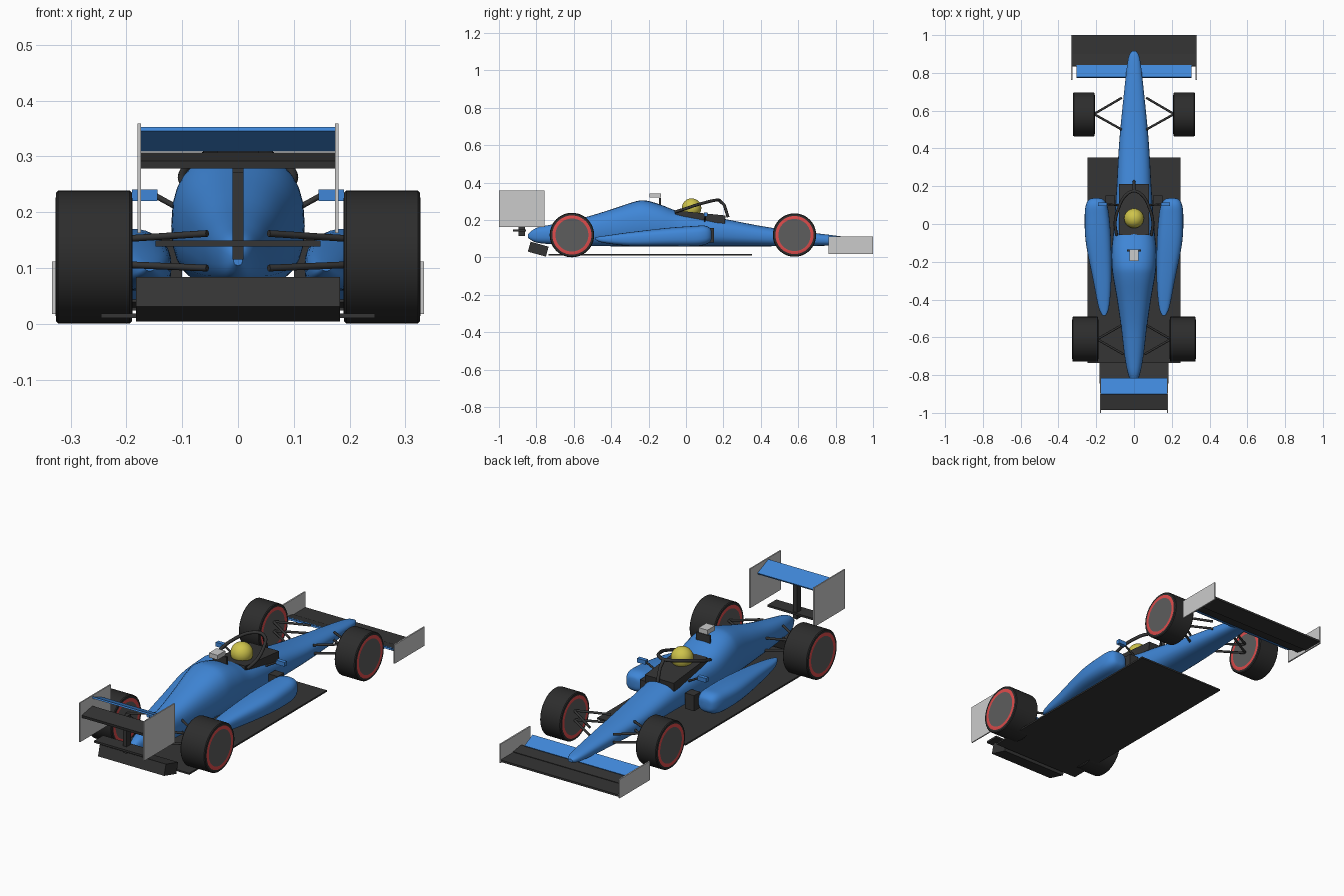
import bpy, bmesh, math
from mathutils import Vector

if "Cube" in bpy.data.objects:
    bpy.data.objects.remove(bpy.data.objects["Cube"])


def material(name, r, g, b):
    m = bpy.data.materials.new(name)
    m.diffuse_color = (r, g, b, 1)
    m.use_nodes = True
    m.node_tree.nodes["Principled BSDF"].inputs["Base Color"].default_value = m.diffuse_color
    return m


BLUE = material("body blue", 0.05, 0.24, 0.68)
DARK = material("charcoal", 0.035, 0.035, 0.035)
TYRE = material("tyre black", 0.026, 0.026, 0.026)
RIM = material("rim grey", 0.11, 0.11, 0.11)
RED = material("ring red", 0.72, 0.07, 0.07)
LIGHT = material("light grey", 0.6, 0.6, 0.6)
YELLOW = material("helmet yellow", 0.62, 0.55, 0.07)


def finish(name, bm, mat, smooth=False):
    bmesh.ops.recalc_face_normals(bm, faces=bm.faces[:])
    me = bpy.data.meshes.new(name)
    bm.to_mesh(me)
    bm.free()
    ob = bpy.data.objects.new(name, me)
    bpy.context.collection.objects.link(ob)
    me.materials.append(mat)
    if smooth:
        bpy.ops.object.select_all(action='DESELECT')
        ob.select_set(True)
        bpy.context.view_layer.objects.active = ob
        bpy.ops.object.shade_smooth_by_angle(angle=math.radians(40))
    return ob


def box(name, mat, x, y, z, tilt=0):
    """Box from ranges, tilted about its own x axis."""
    bm = bmesh.new()
    bmesh.ops.create_cube(bm, size=1)
    for v in bm.verts:
        v.co = (v.co.x * (x[1] - x[0]), v.co.y * (y[1] - y[0]), v.co.z * (z[1] - z[0]))
    ob = finish(name, bm, mat)
    ob.location = (sum(x) / 2, sum(y) / 2, sum(z) / 2)
    ob.rotation_euler.x = tilt
    return ob


def spline(rows, steps=4):
    """Catmull-Rom rows of any width."""
    out = []
    for i in range(len(rows) - 1):
        p0, p1, p2 = rows[max(i - 1, 0)], rows[i], rows[i + 1]
        p3 = rows[min(i + 2, len(rows) - 1)]
        for s in range(steps):
            t = s / steps
            out.append([0.5 * (2 * b + (c - a) * t + (2 * a - 5 * b + 4 * c - d) * t * t
                               + (3 * b - a - 3 * c + d) * t ** 3)
                        for a, b, c, d in zip(p0, p1, p2, p3)])
    return out + [list(rows[-1])]


def loft(name, rows, side=1, power=2.5, n=28):
    """Superellipse sections; rows hold y, centre x, half width, bottom z, top z."""
    bm = bmesh.new()
    rings = []
    for y, cx, w, z0, z1 in spline(rows):
        ring = []
        for k in range(n):
            a = math.tau * k / n
            c, s = math.cos(a), math.sin(a)
            px = math.copysign(abs(c) ** (2 / power), c) * w
            pz = math.copysign(abs(s) ** (2 / power), s) * (z1 - z0) / 2
            ring.append(bm.verts.new((side * (cx + px), y, (z0 + z1) / 2 + pz)))
        rings.append(ring)
    for a, b in zip(rings, rings[1:]):
        for k in range(n):
            bm.faces.new((a[k], a[(k + 1) % n], b[(k + 1) % n], b[k]))
    bm.faces.new(rings[0])
    bm.faces.new(rings[-1])
    return finish(name, bm, BLUE, True)


def tube(name, points, r, mat=DARK):
    cu = bpy.data.curves.new(name, 'CURVE')
    cu.dimensions = '3D'
    cu.bevel_depth = r
    cu.bevel_resolution = 2
    cu.use_fill_caps = True
    sp = cu.splines.new('POLY')
    sp.points.add(len(points) - 1)
    for p, q in zip(sp.points, points):
        p.co = (*q, 1)
    cu.materials.append(mat)
    ob = bpy.data.objects.new(name, cu)
    bpy.context.collection.objects.link(ob)
    return ob


def wheel(name, x0, x1, y, r):
    """Revolved tyre with a red ring and grey disc on both faces."""
    z = 0.12
    profile = [(x0 - 0.001, 0), (x0 - 0.001, r * 0.74), (x0 - 0.001, r * 0.88), (x0, r * 0.9),
               (x0, r * 0.97), (x0 + 0.004, r), (x1 - 0.004, r), (x1, r * 0.97),
               (x1, r * 0.9), (x1 + 0.001, r * 0.88), (x1 + 0.001, r * 0.74), (x1 + 0.001, 0)]
    bm = bmesh.new()
    vs = [bm.verts.new((px, 0, pr)) for px, pr in profile]
    es = [bm.edges.new(e) for e in zip(vs, vs[1:])]
    bmesh.ops.spin(bm, geom=vs + es, axis=(1, 0, 0), cent=(0, 0, 0), steps=48, angle=math.tau)
    bmesh.ops.remove_doubles(bm, verts=bm.verts[:], dist=1e-5)
    ob = finish(name, bm, TYRE, True)
    ob.data.materials.append(RED)
    ob.data.materials.append(RIM)
    for f in ob.data.polygons:
        far = max(math.hypot(*ob.data.vertices[i].co.yz) for i in f.vertices)
        f.material_index = 2 if far < r * 0.75 else 1 if far < r * 0.89 else 0
    ob.location = (0, y, z)


# Main body, tail to nose
loft("body", [(-.845, 0, .008, .105, .125), (-.8, 0, .03, .08, .158), (-.7, 0, .05, .07, .18),
              (-.55, 0, .068, .063, .212), (-.4, 0, .09, .06, .257), (-.28, 0, .111, .06, .297),
              (-.22, 0, .118, .06, .305), (-.14, 0, .119, .06, .284), (-.05, 0, .11, .06, .25),
              (.05, 0, .102, .06, .232), (.2, 0, .092, .06, .207), (.45, 0, .077, .06, .16),
              (.76, 0, .046, .063, .122), (.88, 0, .03, .068, .105), (.915, 0, .012, .078, .093)])

# Floor and rear diffuser
box("floor", DARK, (-.245, .245), (-.735, .352), (.011, .019))
box("diffuser", DARK, (-.183, .183), (-.84, -.74), (.017, .072), -.27)

# Front wing
box("front_wing_main", DARK, (-.33, .33), (.895, 1), (.024, .034))
box("front_wing_second", DARK, (-.33, .33), (.835, .9), (.034, .042), -.15)
box("front_wing_flap", BLUE, (-.305, .305), (.772, .843), (.058, .066), -.45)

# Rear wing
box("rear_wing_main", DARK, (-.175, .175), (-.985, -.9), (.286, .3), .18)
box("rear_wing_flap", BLUE, (-.175, .175), (-.905, -.812), (.327, .335), -.4)
box("rear_wing_pylon", DARK, (-.01, .01), (-.895, -.862), (.115, .3))
box("rear_wing_brace", DARK, (-.01, .01), (-.93, -.89), (.27, .295))
box("beam_wing", DARK, (-.148, .148), (-.925, -.855), (.139, .149))

# Cockpit surround, intake and camera
box("cockpit_surround", DARK, (-.08, .08), (-.06, .21), (.195, .238), -.1)
box("air_intake", DARK, (-.038, .038), (-.145, -.135), (.25, .318))
box("camera", LIGHT, (-.024, .024), (-.195, -.135), (.32, .343))

# Helmet
bm = bmesh.new()
bmesh.ops.create_uvsphere(bm, u_segments=28, v_segments=16, radius=.052)
finish("helmet", bm, YELLOW, True).location = (0, .03, .264)

# Cockpit hoop and its centre strut
half = [(.092, -.06, .243), (.1, 0, .262), (.09, .06, .282), (.055, .14, .303), (0, .175, .308)]
hoop = half + [(-x, y, z) for x, y, z in reversed(half[:-1])]
tube("cockpit_hoop", spline(hoop), .008)
tube("hoop_strut", [(0, .175, .308), (0, .205, .28), (0, .225, .215)], .008)

for s, tag in ((1, "right"), (-1, "left")):
    def span(a, b):
        return tuple(sorted((s * a, s * b)))

    # Sidepod and its inlet
    loft("sidepod_" + tag, [(-.485, .158, .008, .095, .108), (-.44, .16, .028, .078, .115),
                            (-.3, .168, .048, .062, .135), (-.1, .188, .067, .06, .158),
                            (.04, .196, .065, .06, .168), (.1, .199, .056, .068, .17),
                            (.13, .2, .038, .085, .155), (.137, .2, .015, .105, .135)], s, 2.8)
    box("inlet_" + tag, DARK, span(.1, .15), (.1, .15), (.08, .158))

    # Mirror on a stalk
    box("mirror_" + tag, BLUE, span(.144, .19), (.095, .115), (.22, .241))
    tube("mirror_stalk_" + tag, [(s * .085, .1, .195), (s * .15, .105, .231)], .005)

    # Wing endplates
    box("front_endplate_" + tag, LIGHT, span(.326, .333), (.762, 1), (.018, .112))
    box("rear_endplate_" + tag, LIGHT, span(.174, .18), (-1, -.757), (.163, .359))

    # Wheels
    wheel("front_wheel_" + tag, *span(.208, .322), .58, .116)
    wheel("rear_wheel_" + tag, *span(.19, .326), -.61, .119)

    # Suspension arms, upper and lower
    for end, y, x1, ys in (("front", .582, .212, (.5, .668)), ("rear", -.61, .195, (-.53, -.69))):
        for level, zo, zi in (("upper", .153, .162 if end == "rear" else .14),
                              ("lower", .106, .1)):
            for k, yi in enumerate(ys):
                xi = .065 if end == "front" else .055
                tube(f"{end}_{level}_arm_{k}_{tag}", [(s * xi, yi, zi), (s * x1, y, zo)], .006)
